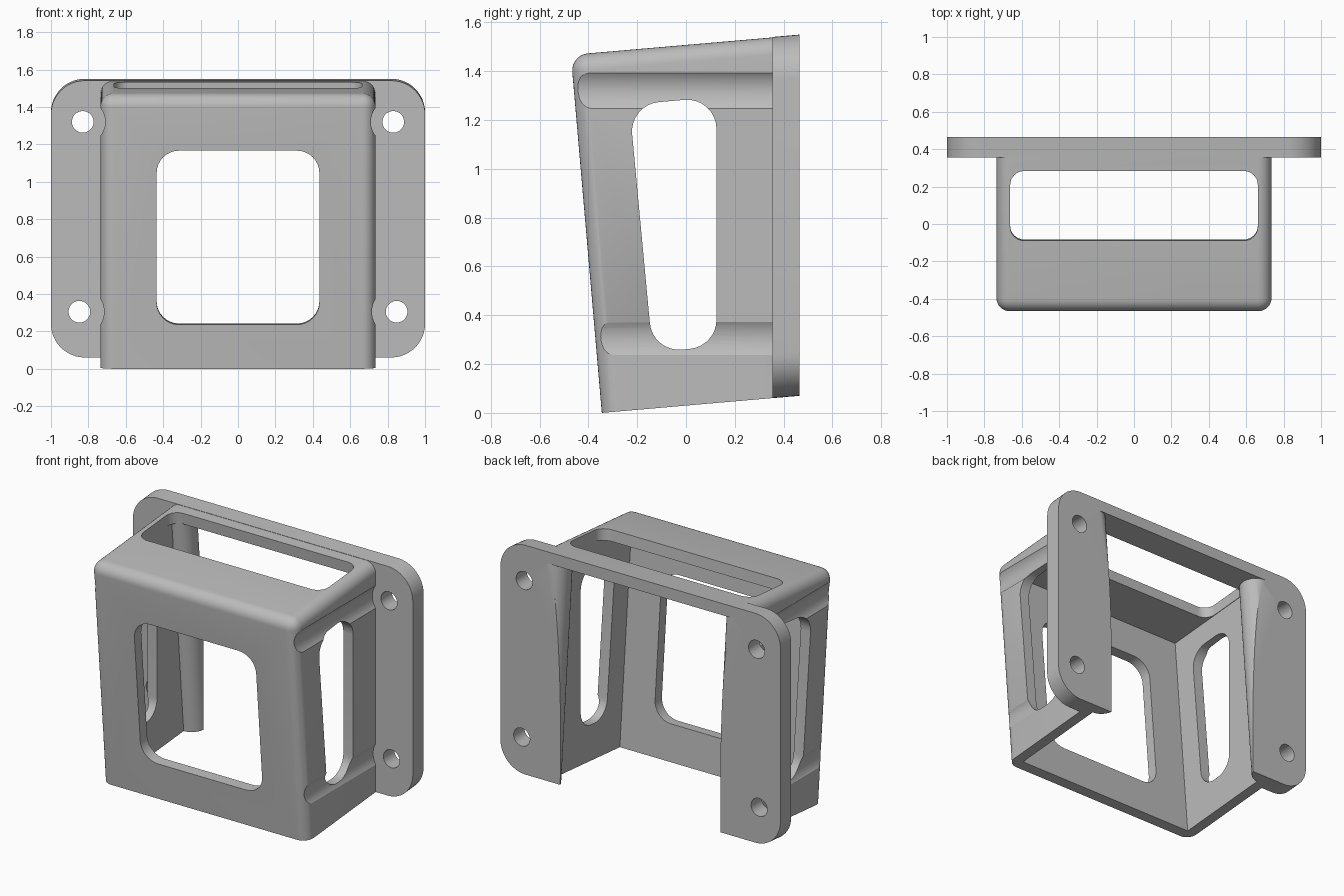
import bpy, bmesh, math
from mathutils import Vector

if "Cube" in bpy.data.objects:
    bpy.data.objects.remove(bpy.data.objects["Cube"])

K = 0.0867            # lean of the housing (slope of top, bottom and front)
BACK, FLANGE_FRONT = 0.465, 0.355

grey = bpy.data.materials.new("plain_grey")
grey.use_nodes = True
colour = (0.5, 0.5, 0.5, 1)
grey.diffuse_color = colour
grey.node_tree.nodes["Principled BSDF"].inputs["Base Color"].default_value = colour


def rounded(corners, r, steps=8):
    """Outline of a convex polygon with rounded corners."""
    pts = [Vector(c) for c in corners]
    out = []
    for i, p in enumerate(pts):
        a = (pts[i - 1] - p).normalized()
        b = (pts[(i + 1) % len(pts)] - p).normalized()
        half = a.angle(b) / 2
        centre = p + (a + b).normalized() * r / math.sin(half)
        u = (p + a * r / math.tan(half) - centre).normalized()
        v = (p + b * r / math.tan(half) - centre).normalized()
        for s in range(steps + 1):
            out.append(centre + u.slerp(v, s / steps).normalized() * r)
    return out


def rect(x, low, high):
    return [(-x, low), (x, low), (x, high), (-x, high)]


def prism(name, points, along, bevel=None):
    """Solid made by sweeping a flat outline along a vector."""
    bm = bmesh.new()
    face = bm.faces.new([bm.verts.new(p) for p in points])
    swept = bmesh.ops.extrude_face_region(bm, geom=[face])["geom"]
    moved = [g for g in swept if isinstance(g, bmesh.types.BMVert)]
    bmesh.ops.translate(bm, verts=moved, vec=along)
    bmesh.ops.recalc_face_normals(bm, faces=bm.faces)
    if bevel:
        edges = [e for e in bm.edges if bevel(*[v.co for v in e.verts])]
        bmesh.ops.bevel(bm, geom=edges, offset=0.07, segments=8, profile=0.5,
                        affect='EDGES', clamp_overlap=True)
        bmesh.ops.recalc_face_normals(bm, faces=bm.faces)
    mesh = bpy.data.meshes.new(name)
    bm.to_mesh(mesh)
    bm.free()
    ob = bpy.data.objects.new(name, mesh)
    bpy.context.collection.objects.link(ob)
    return ob


def rod(name, start, end, r, n=48):
    """Cylinder along y or a steep path, with its rim kept in a level plane."""
    along = Vector(end) - Vector(start)
    turns = [2 * math.pi * (i + 0.5) / n for i in range(n)]
    if abs(along.y) > abs(along.z):
        ring = [Vector((math.cos(t), 0, math.sin(t))) for t in turns]
    else:
        ring = [Vector((math.cos(t), math.sin(t), 0)) for t in turns]
    return prism(name, [Vector(start) + d * r for d in ring], along)


def combine(ob, tool, operation='DIFFERENCE'):
    """Apply a boolean and discard the tool."""
    mod = ob.modifiers.new("cut", 'BOOLEAN')
    mod.operation, mod.solver, mod.object = operation, 'EXACT', tool
    deps = bpy.context.evaluated_depsgraph_get()
    ob.data = bpy.data.meshes.new_from_object(ob.evaluated_get(deps))
    ob.modifiers.clear()
    bpy.data.objects.remove(tool)


def top_z(y):
    return 1.55 + K * (y - BACK)


# Outer housing, with rounded front and top edges
W, INNER = 0.735, 0.665
rear = 0.40
side = [(-0.345, 0), (rear, K * (rear + 0.345)), (rear, top_z(rear) - 0.002), (-0.472, 1.467)]
body = prism("bracket", [(-W, y, z) for y, z in side], (2 * W, 0, 0),
             lambda a, b: not (max(a.z, b.z) < 0.1 or min(a.y, b.y) > 0.3))

# Screwdriver grooves in the sides, in line with the screw holes
screws = [(0.83, 1.32, 0.12), (0.848, 0.305, 0.132)]
for s in (-1, 1):
    for x, z, r in screws:
        combine(body, rod("groove", (s * x, -0.8, z), (s * x, 0.8, z), r))

# Mounting flange
depth = BACK - FLANGE_FRONT
outline = rounded(rect(1, 0.07, 1.55), 0.18, 12)
flange = prism("flange", [(p.x, FLANGE_FRONT, p.y - K * depth) for p in outline],
               (0, depth, K * depth))
combine(body, flange, 'UNION')

# Cavity open to the back and below, leaving a round leaning rib on each side
hollow = [(-0.266, -0.1), (0.6, -0.1), (0.6, top_z(0.6) - 0.075), (-0.396, top_z(-0.396) - 0.075)]
cavity = prism("cavity", [(-INNER, y, z) for y, z in hollow], (2 * INNER, 0, 0))
for s in (-1, 1):
    combine(cavity, rod("rib", (s * INNER, 0.513, -0.2), (s * INNER, 0.357, 1.6), 0.095))
combine(body, cavity)

# Front window
outline = rounded(rect(0.435, 0.233, 1.17), 0.12)
combine(body, prism("front_window", [(p.x, -0.7, p.y - 0.3 * K) for p in outline],
                    (0, 0.8, 0.8 * K)))

# Top slot
outline = rounded(rect(0.662, -0.09, 0.285), 0.075)
combine(body, prism("top_slot", [(p.x, p.y + 0.1 * K, 1.41) for p in outline],
                    (0, -0.3 * K, 0.3)))

# Side windows, cut straight through
outline = rounded([(-0.137, 0.249), (0.125, 0.272), (0.125, 1.294), (-0.232, 1.263)], 0.12)
combine(body, prism("side_window", [(-0.9, p.x, p.y) for p in outline], (1.8, 0, 0)))

# Screw holes
for s in (-1, 1):
    for x, z, r in screws:
        combine(body, rod("screw_hole", (s * x, 0.2, z), (s * x, 0.7, z), 0.058, 32))

# Finish
body.data.materials.clear()
body.data.materials.append(grey)
for poly in body.data.polygons:
    poly.material_index = 0
bpy.ops.object.select_all(action='DESELECT')
body.select_set(True)
bpy.context.view_layer.objects.active = body
bpy.ops.object.shade_smooth_by_angle(angle=math.radians(30))
